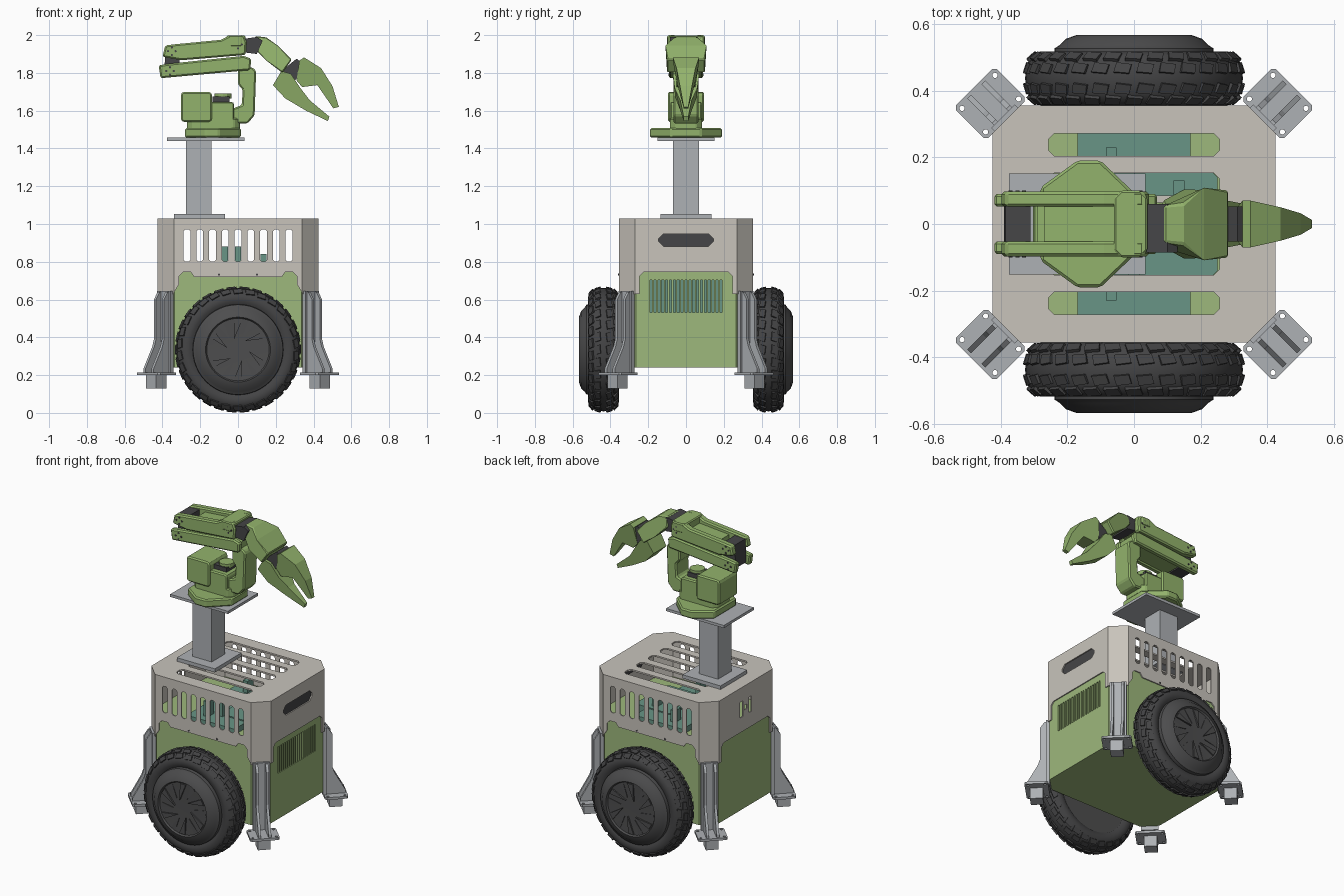
import bpy, bmesh, math
from mathutils import Matrix, Vector

if "Cube" in bpy.data.objects:
    bpy.data.objects.remove(bpy.data.objects["Cube"])


def material(name, *rgb):
    m = bpy.data.materials.new(name)
    m.use_nodes = True
    m.diffuse_color = (*rgb, 1)
    m.node_tree.nodes["Principled BSDF"].inputs["Base Color"].default_value = (*rgb, 1)
    return m


BEIGE = material("warm_beige", .58, .55, .50)
BODY = material("body_green", .34, .48, .20)
ARM = material("arm_green", .29, .45, .15)
METAL = material("light_metal", .42, .44, .46)
TEAL = material("circuit_teal", .14, .30, .24)
TIRE = material("tire_rubber", .058, .058, .06)
HUB = material("hub_grey", .075, .075, .077)
DARK = material("motor_dark", .06, .06, .063)


def poly(bm, pts, lo, hi, axis="y", M=Matrix()):
    """Extrude an outline along an axis; a third value in a point scales its width."""
    def place(p, t):
        a, b = p[0], p[1]
        t *= p[2] if len(p) > 2 else 1
        return M @ Vector({"x": (t, a, b), "y": (a, t, b), "z": (a, b, t)}[axis])
    low = [bm.verts.new(place(p, lo)) for p in pts]
    top = [bm.verts.new(place(p, hi)) for p in pts]
    bm.faces.new(low[::-1])
    bm.faces.new(top)
    for i in range(len(pts)):
        j = (i + 1) % len(pts)
        bm.faces.new((low[i], low[j], top[j], top[i]))


def rect(cx, cy, w, h, c=0):
    """Rectangle outline of half sizes w, h with corners cut by c."""
    if not c:
        return [(cx - w, cy - h), (cx + w, cy - h), (cx + w, cy + h), (cx - w, cy + h)]
    out = []
    for sx, sy in ((-1, -1), (1, -1), (1, 1), (-1, 1)):
        pair = [(cx + sx * w, cy + sy * (h - c)), (cx + sx * (w - c), cy + sy * h)]
        out += pair if sx == sy else pair[::-1]
    return out


def disc(cx, cy, r, n=10):
    return [(cx + r * math.cos(math.tau * i / n), cy + r * math.sin(math.tau * i / n)) for i in range(n)]


def finish(name, bm, mat, bevel=0, smooth=False):
    bmesh.ops.recalc_face_normals(bm, faces=bm.faces)
    me = bpy.data.meshes.new(name)
    bm.to_mesh(me)
    bm.free()
    if mat:
        me.materials.append(mat)
    ob = bpy.data.objects.new(name, me)
    bpy.context.collection.objects.link(ob)
    if smooth:
        me.shade_smooth()
        me.set_sharp_from_angle(angle=math.radians(35))
    if bevel:
        mod = ob.modifiers.new("edge", "BEVEL")
        mod.width, mod.segments = bevel, 1
    return ob


def solid(name, mat, pts, lo, hi, axis="y", M=Matrix(), bevel=0):
    bm = bmesh.new()
    poly(bm, pts, lo, hi, axis, M)
    return finish(name, bm, mat, bevel)


def cut(ob, shapes):
    bm = bmesh.new()
    for s in shapes:
        poly(bm, *s)
    tool = finish("cutter", bm, None)
    tool.hide_render = True
    mod = ob.modifiers.new("cut", "BOOLEAN")
    mod.operation, mod.solver, mod.object = "DIFFERENCE", "EXACT", tool
    bpy.context.view_layer.update()
    me = bpy.data.meshes.new_from_object(ob.evaluated_get(bpy.context.evaluated_depsgraph_get()))
    ob.modifiers.clear()
    ob.data = me
    bpy.data.objects.remove(tool)


def lathe(bm, profile, steps=48):
    """Revolve (y, radius) points about the y axis."""
    vs = [bm.verts.new((r, y, 0)) for y, r in profile]
    es = [bm.edges.new(p) for p in zip(vs, vs[1:])]
    bmesh.ops.spin(bm, geom=vs + es, cent=(0, 0, 0), axis=(0, 1, 0), angle=math.tau, steps=steps)
    bmesh.ops.remove_doubles(bm, verts=bm.verts, dist=1e-4)


# Upper shell: hollow, slotted, with stepped lower edges
shell = solid("upper_shell", BEIGE, rect(0, 0, .425, .356, .085), .63, 1.03, "z")
cut(shell, [(rect(0, 0, .418, .349, .082), .5, 1.02, "z")])
cut(shell, [(rect(0, i * .119, .257, .034, .018), .99, 1.1, "z") for i in range(-2, 3)]
    + [(rect(i * .0675, .886, .018, .085, .01), -.5, .5) for i in range(-4, 5)]
    + [(rect(0, .915, .145, .033, .025), .39, .5, "x")]
    + [(rect(y, .89, .014, h), -.5, -.39, "x") for y, h in ((-.045, .05), (0, .015), (.045, .05))])
side = [(.338, .6), (.338, .64), (.312, .68), (.312, .725), (.292, .745), (.25, .745), (.232, .72)]
cut(shell, [(side + [(-x, z) for x, z in side[::-1]], -.5, .5)])
cut(shell, [(rect(0, .645, .245, .1, .02), -.5, .5, "x")])
solid("side_handle", DARK, rect(0, .915, .15, .038, .025), .405, .415, "x")

# Lower body with vent slots
body = solid("lower_body", BODY, rect(0, 0, .417, .348, .082), .24, .748, "z")
cut(body, [(rect(i * .0205, .618, .0055, .086), .39, .5, "x") for i in range(-9, 10)])
solid("vent_backing", TEAL, rect(0, .618, .2, .09), .388, .395, "x")
bm = bmesh.new()
for s in (-1, 1):
    for x in (-.1, .1):
        poly(bm, disc(x, .732, .006), s * .345, s * .359)
finish("panel_bolts", bm, DARK)

# Electronics under the top slots
bm = bmesh.new()
poly(bm, rect(0, 0, .17, .28), .745, .785, "z")
poly(bm, rect(.12, 0, .13, .16, .02), .745, .792, "z")
for x, y, top in ((-.068, -.2, .88), (0, -.15, .88), (.135, .1, .84), (-.068, .2, .86)):
    poly(bm, rect(x, y, .016, .03), .78, top, "z")
finish("circuit_boards", bm, TEAL)

# Corner legs: back strip, twin gussets, foot plate and foot block
gusset = [(-.01, .215), (.125, .215), (.125, .235), (.06, .35), (.047, .39), (.047, .6), (.02, .64), (-.01, .64)]
for sx, lr in ((-1, "right"), (1, "left")):
    for sy, fb in ((-1, "front"), (1, "back")):
        M = Matrix.Translation((sx * .385, sy * .315, 0)) @ Matrix.Rotation(math.atan2(sy, sx), 4, "Z")
        bm = bmesh.new()
        poly(bm, rect(0, .43, .011, .215), -.05, .05, "y", M)
        for t in (-.03, .03):
            poly(bm, gusset, t - .008, t + .008, "y", M)
        finish(f"{fb}_{lr}_leg", bm, METAL)
        plate = solid(f"{fb}_{lr}_foot_plate", METAL, rect(.065, 0, .069, .087, .01), .2, .215, "z", M)
        cut(plate, [(disc(u, t, .008), .1, .3, "z", M) for u in (.015, .115) for t in (-.07, .07)])
        foot = rect(.068, 0, .038, .038)
        solid(f"{fb}_{lr}_foot", METAL, foot, .13, .2, "z", M)

# Wheels: tire with staggered tread, dished hub with pinwheel blades
half = [(.066, .235), (.079, .255), (.081, .28), (.07, .303), (.045, .32), (0, .327)]
tire = half + [(-y, r) for y, r in half[-2::-1]]
hub = [(-.06, 0), (-.06, .24), (.07, .24), (.09, .238), (.1, .222), (.118, .205), (.13, .172), (.12, .165), (.113, 0)]
for s, fb in ((-1, "front"), (1, "back")):
    W = Matrix.Translation((0, s * .437, .335)) @ Matrix.Diagonal((1, s, 1, 1))
    bm = bmesh.new()
    lathe(bm, tire)
    bm.transform(W)
    finish(f"{fb}_tire", bm, TIRE, smooth=True)
    bm = bmesh.new()
    for row, r, tilt in ((-.064, .306, -.85), (-.03, .322, -.3), (.03, .322, .3), (.064, .306, .85)):
        for i in range(30):
            turn = Matrix.Rotation(math.tau * (i + (.5 if abs(row) < .05 else 0)) / 30, 4, "Y")
            block = turn @ Matrix.Translation((0, row, r)) @ Matrix.Rotation(-tilt, 4, "X")
            poly(bm, [(-.027, -.013), (.019, -.017), (.027, .011), (-.019, .017)], -.006, .007, "z", W @ block)
    finish(f"{fb}_tire_tread", bm, TIRE)
    bm = bmesh.new()
    lathe(bm, hub)
    bm.transform(W)
    finish(f"{fb}_wheel_hub", bm, HUB, smooth=True)
    bm = bmesh.new()
    for i in range(6):
        R = W @ Matrix.Rotation(math.tau * i / 6, 4, "Y")
        poly(bm, [(.035, .045), (.15, .06), (.13, .095)], .105, .127, "y", R)
        poly(bm, [(.07, .01), (.16, -.005), (.165, .03)], .105, .121, "y", R)
    finish(f"{fb}_hub_blades", bm, HUB)
    solid(f"{fb}_axle", DARK, disc(0, .335, .06, 20), s * .33, s * .39)

# Pedestal
solid("pedestal_foot", METAL, rect(-.205, 0, .135, .135), 1.03, 1.053, "z")
solid("pedestal_post", METAL, rect(-.207, 0, .068, .068), 1.05, 1.445, "z")
solid("pedestal_top", METAL, rect(-.17, 0, .205, .152), 1.44, 1.457, "z")

# Arm base and turning tower
base = [(-.28, -.11), (-.17, -.19), (-.1, -.19), (.015, -.08)]
solid("arm_base", ARM, base + [(x, -y) for x, y in base[::-1]], 1.457, 1.508, "z", bevel=.008)
solid("arm_base_riser", ARM, rect(-.13, 0, .14, .085, .03), 1.5, 1.56, "z", bevel=.006)
solid("tower_block", ARM, rect(-.22, 1.62, .083, .08, .012), -.095, .095, bevel=.008)
solid("tower_front", ARM, rect(-.09, 1.592, .07, .055, .01), -.085, .085, bevel=.008)
solid("tower_motor", DARK, rect(-.09, 1.652, .045, .022), -.05, .05)
solid("tower_horn", ARM, disc(-.08, 0, .045, 12), 1.665, 1.69, "z")
solid("shoulder", ARM, [(-.03, 1.532), (.05, 1.532), (.088, 1.575), (.096, 1.81), (.075, 1.83),
                        (0, 1.83), (0, 1.74), (.025, 1.71), (.02, 1.63), (-.03, 1.61)], -.065, .065, bevel=.008)

# Two stacked arm links, each a pair of side plates round a core
lower = [(-.41, 1.772), (-.3, 1.782), (.065, 1.815), (.07, 1.875), (.03, 1.89), (-.37, 1.848), (-.42, 1.84)]
upper = [(-.4, 1.885), (-.3, 1.867), (.04, 1.895), (.045, 1.965), (.03, 2), (-.05, 1.995), (-.09, 1.975),
         (-.33, 1.952), (-.385, 1.945)]
for name, outline, wide in (("upper_arm", lower, .09), ("forearm", upper, .097)):
    bm = bmesh.new()
    for s in (-1, 1):
        poly(bm, outline, s * .052, s * wide)
    finish(name + "_sides", bm, ARM, .008)
solid("upper_arm_core", ARM, [(-.29, 1.79), (.06, 1.822), (.06, 1.87), (-.29, 1.84)], -.055, .055)
solid("forearm_core", ARM, [(-.27, 1.88), (.035, 1.905), (.035, 1.96), (-.27, 1.935)], -.055, .055)
solid("elbow_cap", ARM, rect(-.01, 0, .05, .1, .02), 1.94, 1.998, "z", bevel=.006)
solid("elbow_motor", DARK, [(-.39, 1.79), (-.31, 1.8), (-.31, 1.94), (-.385, 1.938)], -.054, .054)
solid("wrist_motor", DARK, [(.02, 1.91), (.1, 1.9), (.13, 1.97), (.1, 1.99), (.03, 1.98)], -.085, .06)

# Wrist, gripper motor and jaws
solid("wrist", ARM, [(.085, 1.93, .07), (.15, 1.865, .11), (.235, 1.8, .1), (.285, 1.87, .1), (.21, 1.945, .115),
                     (.15, 1.988, .06), (.09, 1.995, .055)], -1, 1, bevel=.006)
solid("gripper_motor", DARK, [(.23, 1.81), (.3, 1.76), (.37, 1.83), (.31, 1.875)], -.052, .052)
solid("lower_jaw", ARM, [(.185, 1.735, .065), (.25, 1.665, .055), (.36, 1.6, .03), (.476, 1.545, .012),
                         (.484, 1.568, .012), (.38, 1.655, .03), (.33, 1.72, .06), (.28, 1.795, .07),
                         (.23, 1.81, .07)], -1, 1)
solid("upper_jaw", ARM, [(.31, 1.76, .05), (.34, 1.725, .05), (.42, 1.735, .045), (.505, 1.612, .012),
                         (.534, 1.62, .012), (.5, 1.73, .032), (.44, 1.825, .05), (.35, 1.882, .07),
                         (.325, 1.865, .07)], -1, 1)

# Screws on the arm joints
bm = bmesh.new()
for cx, cz, w in ((-.35, 1.915, .098), (.0, 1.95, .098), (-.36, 1.81, .091)):
    for x, z in disc(cx, cz, .02, 4):
        for s in (-1, 1):
            poly(bm, disc(x, z, .006, 8), s * (w - .01), s * (w + .002))
finish("joint_screws", bm, DARK)
